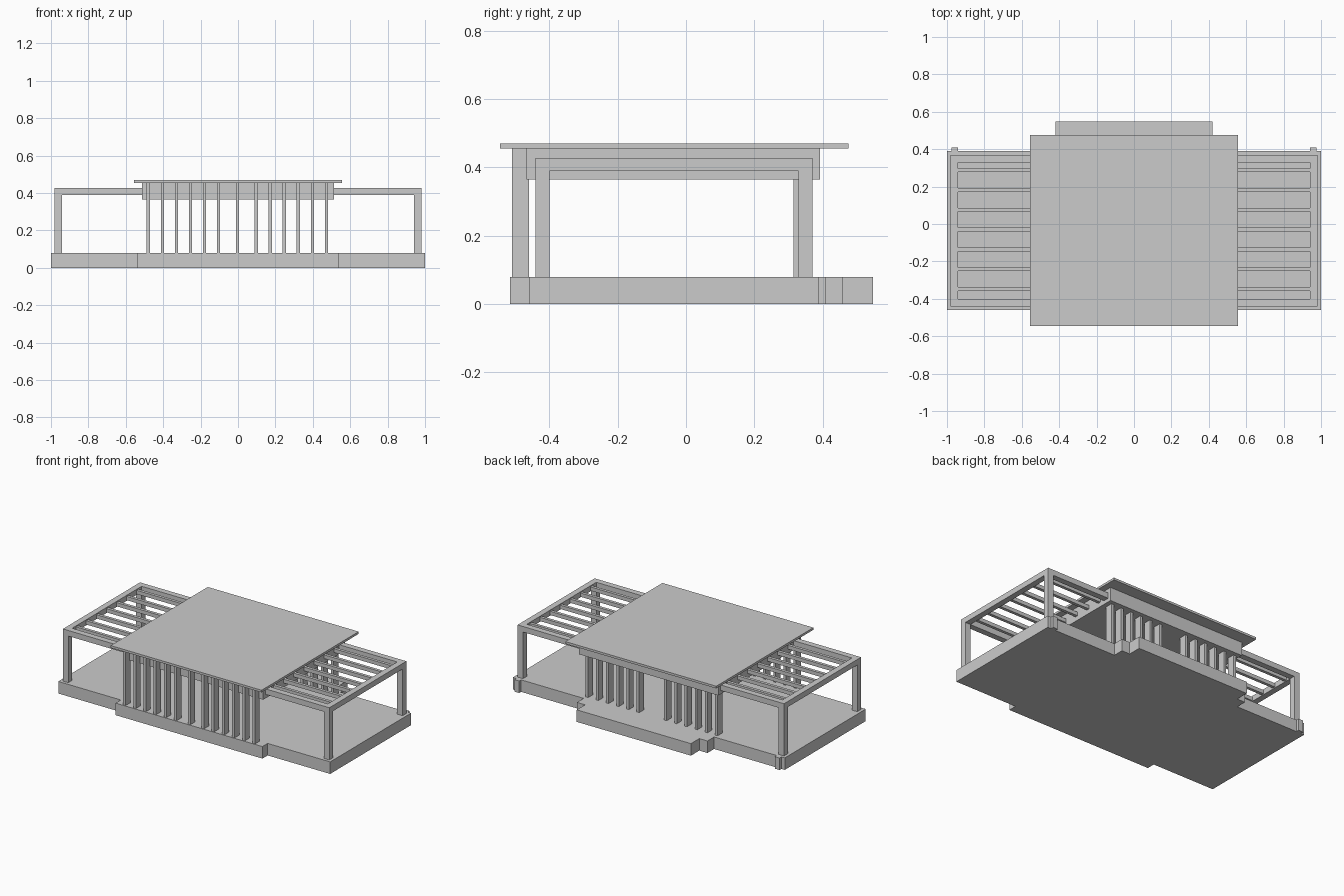
import bpy, bmesh

if "Cube" in bpy.data.objects:
    bpy.data.objects.remove(bpy.data.objects["Cube"])


def prism(name, outline, z0, z1):
    """Extrude a flat outline from z0 up to z1."""
    bm = bmesh.new()
    face = bm.faces.new([bm.verts.new((x, y, z0)) for x, y in outline])
    top = bmesh.ops.extrude_face_region(bm, geom=[face])["geom"]
    verts = [g for g in top if isinstance(g, bmesh.types.BMVert)]
    bmesh.ops.translate(bm, verts=verts, vec=(0, 0, z1 - z0))
    bmesh.ops.recalc_face_normals(bm, faces=bm.faces)
    mesh = bpy.data.meshes.new(name)
    bm.to_mesh(mesh)
    bm.free()
    obj = bpy.data.objects.new(name, mesh)
    bpy.context.collection.objects.link(obj)
    return obj


def box(name, x0, x1, y0, y1, z0, z1):
    return prism(name, [(x0, y0), (x1, y0), (x1, y1), (x0, y1)], z0, z1)


FLOOR = 0.08
BOX_BOTTOM, BOX_TOP = 0.365, 0.455

# Stepped plinth: right half of the outline, mirrored to the left
half = [(0.54, -0.515), (0.54, -0.46), (1, -0.46), (1, 0.39), (0.975, 0.39),
        (0.975, 0.41), (0.94, 0.41), (0.94, 0.39), (0.48, 0.39),
        (0.48, 0.46), (0.42, 0.46), (0.42, 0.548)]
prism("plinth", half + [(-x, y) for x, y in reversed(half)], 0, FLOOR)

# Roof slab and the deep ceiling block under it
box("roof_slab", -0.555, 0.555, -0.545, 0.475, BOX_TOP, 0.47)
box("ceiling_block", -0.512, 0.512, -0.467, 0.392, BOX_BOTTOM, BOX_TOP)

# Front and back fin columns, with an open doorway at the back centre
offsets = [0.101 + 0.075 * i for i in range(6)]
fins = sorted([-x for x in offsets] + [0] + offsets)
for i, x in enumerate(fins):
    x -= 0.003
    box(f"front_column_{i}", x - 0.009, x + 0.009, -0.51, -0.46, FLOOR, BOX_TOP)
    if i != 6:
        box(f"back_column_{i}", x - 0.009, x + 0.009, 0.315, 0.365, FLOOR, BOX_BOTTOM)

# Side pergolas
for side, s in (("left", -1), ("right", 1)):
    def part(name, x0, x1, y0, y1, z0, z1):
        a, b = sorted((s * x0, s * x1))
        box(f"{side}_{name}", a, b, y0, y1, z0, z1)

    # Open-sided frame as one U-shaped outline
    frame = [(0.505, -0.44), (0.98, -0.44), (0.98, 0.37), (0.505, 0.37),
             (0.505, 0.33), (0.94, 0.33), (0.94, -0.40), (0.505, -0.40)]
    prism(f"{side}_pergola_frame", [(s * x, y) for x, y in frame], 0.39, 0.427)
    part("front_post", 0.94, 0.98, -0.44, -0.40, FLOOR, 0.39)
    part("back_post", 0.94, 0.98, 0.33, 0.37, FLOOR, 0.39)
    for i in range(7):
        y = -0.348 + 0.106 * i
        part(f"pergola_slat_{i}", 0.505, 0.94, y - 0.01, y + 0.01, 0.395, 0.42)
